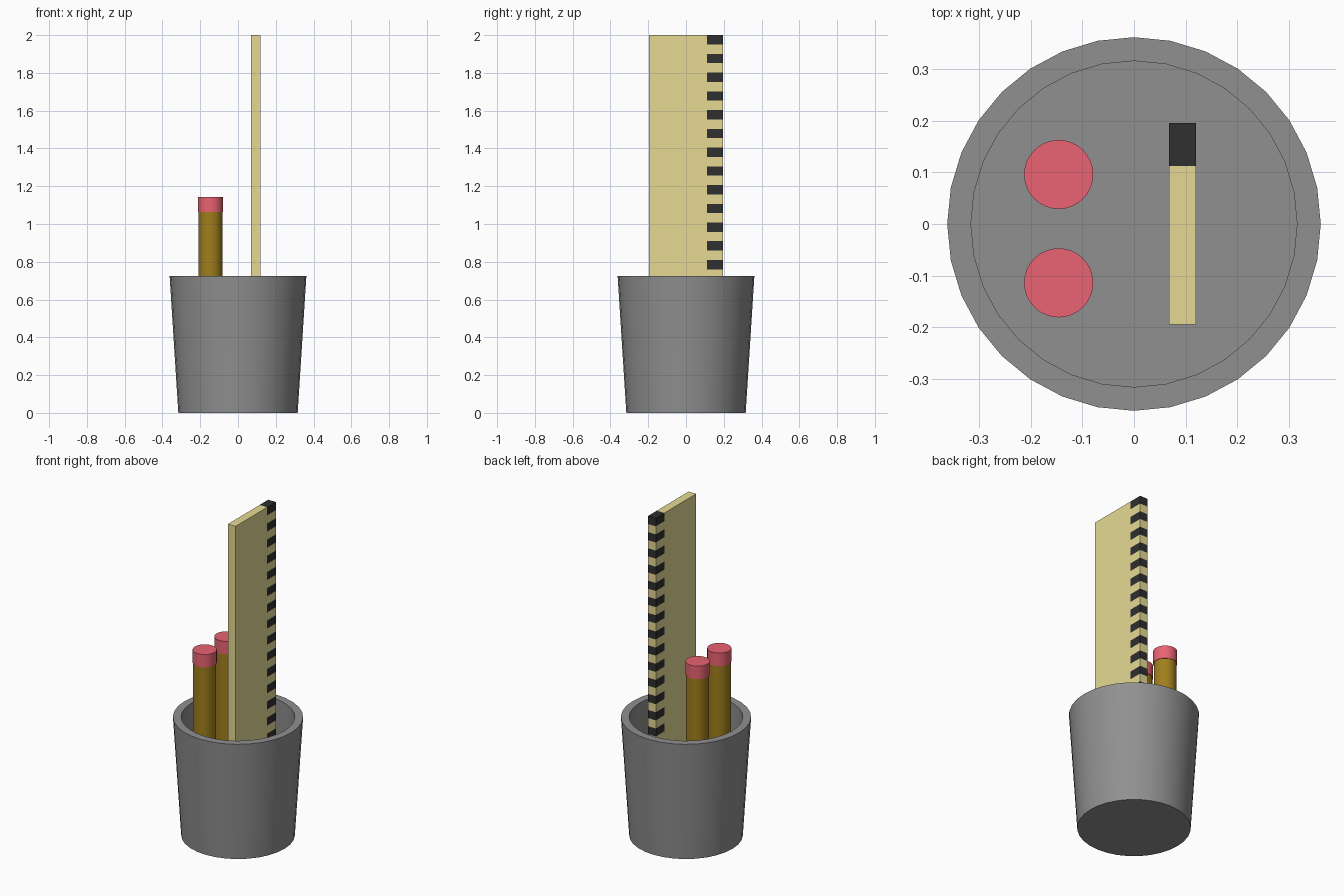
import bpy, bmesh, math

if "Cube" in bpy.data.objects:
    bpy.data.objects.remove(bpy.data.objects["Cube"])

SIDES = 32
FLOOR = 0.06


def material(name, rgb):
    m = bpy.data.materials.new(name)
    m.diffuse_color = (*rgb, 1)
    m.use_nodes = True
    m.node_tree.nodes["Principled BSDF"].inputs["Base Color"].default_value = m.diffuse_color
    return m


def finish(bm, name, mats=(), smooth=False):
    bmesh.ops.recalc_face_normals(bm, faces=bm.faces)
    me = bpy.data.meshes.new(name)
    bm.to_mesh(me)
    bm.free()
    ob = bpy.data.objects.new(name, me)
    bpy.context.collection.objects.link(ob)
    for m in mats:
        me.materials.append(m)
    if smooth:
        bpy.ops.object.select_all(action='DESELECT')
        ob.select_set(True)
        bpy.context.view_layer.objects.active = ob
        bpy.ops.object.shade_smooth_by_angle(angle=math.radians(30))
    return ob


def lathe(name, profile, centre=(0, 0), mats=()):
    """Stack rings of (radius, z), cap both ends."""
    bm = bmesh.new()
    rings = []
    for r, z in profile:
        rings.append([bm.verts.new((centre[0] + r * math.sin(2 * math.pi * i / SIDES),
                                    centre[1] + r * math.cos(2 * math.pi * i / SIDES), z))
                      for i in range(SIDES)])
    for a, b in zip(rings, rings[1:]):
        for i in range(SIDES):
            j = (i + 1) % SIDES
            bm.faces.new((a[i], a[j], b[j], b[i]))
    bm.faces.new(rings[0])
    bm.faces.new(rings[-1])
    return finish(bm, name, mats, smooth=True)


grey = material("cup_dark_grey", (0.28, 0.28, 0.28))
wood = material("pencil_wood", (0.35, 0.21, 0.012))
pink = material("eraser_pink", (0.82, 0.125, 0.17))
tan = material("ruler_tan", (0.79, 0.70, 0.295))
black = material("ruler_black", (0.029, 0.029, 0.029))

# Tapered cup with a straight bore
lathe("cup", [(0.316, 0), (0.362, 0.725), (0.316, 0.725), (0.316, FLOOR)], mats=[grey])

# Two pencils standing eraser-up
for n, y in enumerate((0.096, -0.114), 1):
    lathe(f"pencil_{n}_body", [(0.064, FLOOR), (0.064, 1.063)], (-0.146, y), [wood])
    lathe(f"pencil_{n}_eraser", [(0.067, 1.063), (0.067, 1.143)], (-0.146, y), [pink])

# Ruler: a box cut into cells, alternate edge cells black
x0, x1, y0, y1, y_tick = 0.068, 0.12, -0.195, 0.196, 0.112
step, cells = 0.0496, 39
bm = bmesh.new()
bmesh.ops.create_cube(bm, size=1)
height = step * cells
bmesh.ops.scale(bm, vec=(x1 - x0, y1 - y0, height), verts=bm.verts)
bmesh.ops.translate(bm, vec=((x0 + x1) / 2, (y0 + y1) / 2, 2 - height / 2), verts=bm.verts)


def cut(co, no):
    bmesh.ops.bisect_plane(bm, geom=bm.verts[:] + bm.edges[:] + bm.faces[:],
                           plane_co=co, plane_no=no)


cut((0, y_tick, 0), (0, 1, 0))
for k in range(1, cells):
    cut((0, 0, 2 - k * step), (0, 0, 1))
for f in bm.faces:
    c = f.calc_center_median()
    depth = min(max(2 - c.z, 0.001), height - 0.001)
    f.material_index = int(c.y > y_tick and int(depth / step) % 2 == 0)
finish(bm, "ruler", [tan, black])
